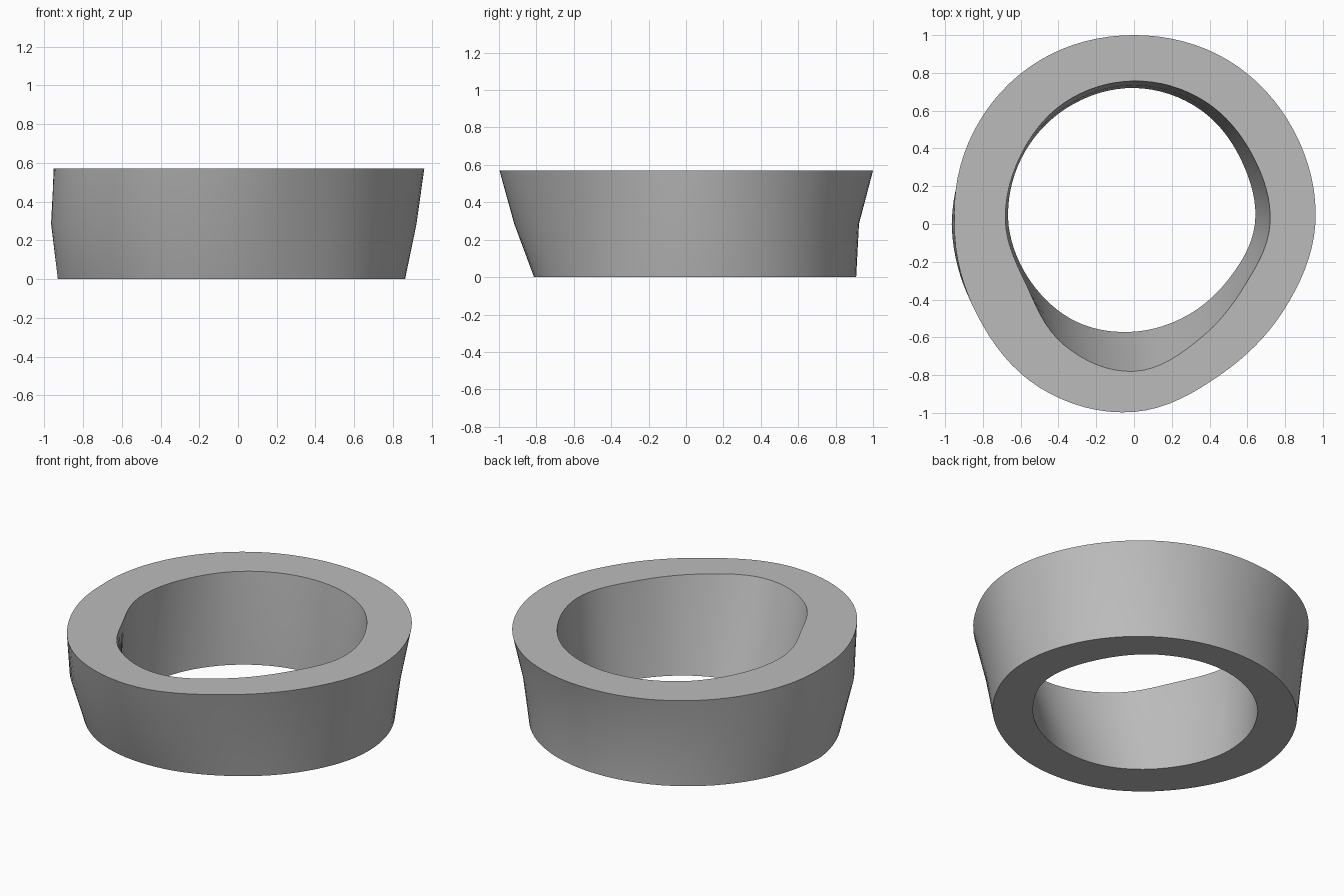
import bpy, bmesh, math

cube = bpy.data.objects.get("Cube")
if cube:
    bpy.data.objects.remove(cube, do_unlink=True)

STEPS = 8          # samples between neighbouring control radii
HEIGHTS = (0, 0.285, 0.57)

# Control radii every 30 degrees, starting at the soft crease on the -x side
OUTER = (
    (.93, .88, .85, .81, .785, .81, .86, .885, .90, .91, .92, .925),
    (.965, .955, .945, .915, .85, .855, .92, .925, .925, .925, .94, .955),
    (.95, .96, 1.0, .995, .92, .915, .96, .98, 1.0, 1.0, 1.0, .98),
)
INNER = (
    (.665, .625, .60, .57, .56, .58, .64, .66, .70, .72, .71, .69),
    (.69, .66, .68, .68, .63, .63, .69, .695, .72, .735, .72, .70),
    (.68, .655, .74, .78, .70, .67, .72, .725, .75, .757, .74, .70),
)


def loop_points(radii, z):
    """Spline through the radii, left open at the crease."""
    r = list(radii) + [radii[0]]
    r = [2 * r[0] - r[1]] + r + [2 * r[-1] - r[-2]]
    points = []
    for i in range(len(radii)):
        a, b, c, d = r[i:i + 4]
        for s in range(STEPS):
            t = s / STEPS
            rad = b + t / 2 * (c - a + t * (2*a - 5*b + 4*c - d + t * (3*(b - c) + d - a)))
            ang = math.pi + math.tau * (i + t) / len(radii)
            points.append((rad * math.cos(ang), rad * math.sin(ang), z))
    return points


# Ring wall: up the outside, across the rim, down the inside
bm = bmesh.new()
sections = list(zip(OUTER, HEIGHTS)) + list(zip(INNER, HEIGHTS))[::-1]
rings = [[bm.verts.new(p) for p in loop_points(r, z)] for r, z in sections]
for k, ring in enumerate(rings):
    above = rings[(k + 1) % len(rings)]
    for i in range(len(ring)):
        j = (i + 1) % len(ring)
        bm.faces.new((ring[i], ring[j], above[j], above[i]))
bmesh.ops.recalc_face_normals(bm, faces=bm.faces)
mesh = bpy.data.meshes.new("ring_wall")
bm.to_mesh(mesh)
bm.free()
wall = bpy.data.objects.new("ring_wall", mesh)
bpy.context.collection.objects.link(wall)

# Plain grey finish
grey = bpy.data.materials.new("plain_grey")
grey.use_nodes = True
colour = (.5, .5, .5, 1)
grey.diffuse_color = colour
grey.node_tree.nodes["Principled BSDF"].inputs["Base Color"].default_value = colour
mesh.materials.append(grey)

# Smooth walls with crisp rim edges
bpy.ops.object.select_all(action='DESELECT')
wall.select_set(True)
bpy.context.view_layer.objects.active = wall
bpy.ops.object.shade_smooth_by_angle(angle=math.radians(35))
